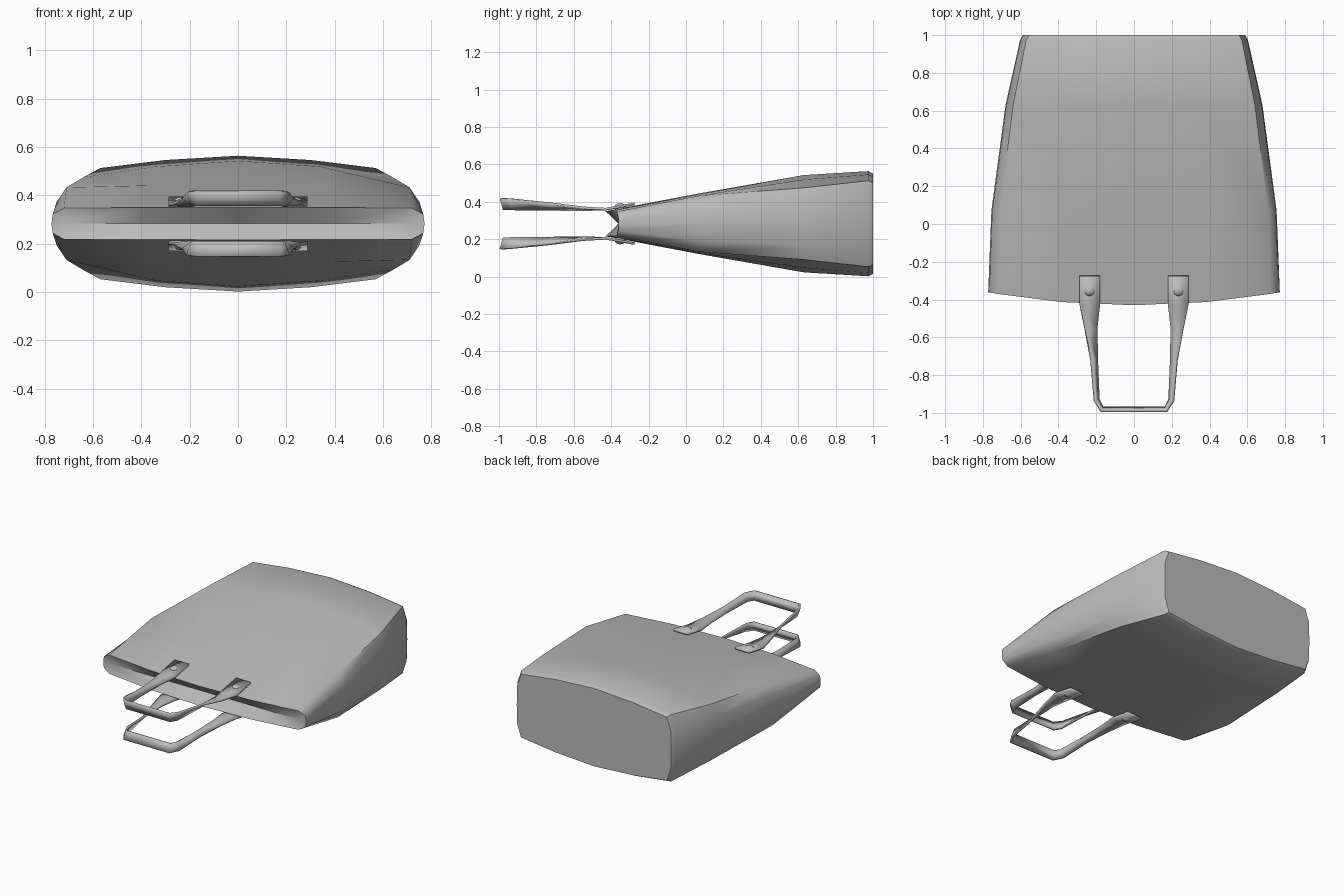
import bpy
import bmesh
from math import radians
from mathutils import Vector

MID = 0.283  # height of the plane the bag mirrors about

if "Cube" in bpy.data.objects:
    bpy.data.objects.remove(bpy.data.objects["Cube"])

grey = bpy.data.materials.new("grey leather")
grey.use_nodes = True
colour = (0.5, 0.5, 0.5, 1)
grey.diffuse_color = colour
grey.node_tree.nodes["Principled BSDF"].inputs["Base Color"].default_value = colour


def finish(name, bm, angle):
    bmesh.ops.recalc_face_normals(bm, faces=bm.faces)
    mesh = bpy.data.meshes.new(name)
    bm.to_mesh(mesh)
    bm.free()
    mesh.materials.append(grey)
    obj = bpy.data.objects.new(name, mesh)
    bpy.context.collection.objects.link(obj)
    bpy.ops.object.select_all(action='DESELECT')
    obj.select_set(True)
    bpy.context.view_layer.objects.active = obj
    bpy.ops.object.shade_smooth_by_angle(angle=radians(angle))
    return obj


def ring(w, c, e, h):
    """Closed cross-section: side w, corner (c, e), crown h."""
    q = [(w, 0), (w - 0.1 * (w - c), 0.6 * e), (c, e),
         (0.53 * c, h - 0.35 * (h - e)), (0, h)]
    half = q + [(-x, z) for x, z in q[-2::-1]]
    return half + [(x, -z) for x, z in half[-2:0:-1]]


# Body: lofted sections from the mouth to the base
sections = [(None, 0.772, 0.72, 0.065, 0.067), (0.07, 0.755, 0.71, 0.15, 0.162),
            (0.63, 0.68, 0.64, 0.192, 0.26), (0.975, 0.603, 0.57, 0.23, 0.281),
            (1.0, 0.588, 0.555, 0.218, 0.268)]
bm = bmesh.new()
rings = []
for y, *shape in sections:
    rings.append([bm.verts.new((x, -0.43 + 0.115 * x * x if y is None else y, MID + z))
                  for x, z in ring(*shape)])
n = len(rings[0])
for a, b in zip(rings, rings[1:]):
    for i in range(n):
        bm.faces.new((a[i], a[(i + 1) % n], b[(i + 1) % n], b[i]))
bm.faces.new(rings[-1])

# Folded-in mouth: a groove between the two lips
lip = rings[0]
last = n // 2
fold = [lip[0]] + [bm.verts.new((lip[i].co.x, -0.36, MID)) for i in range(1, last)] + [lip[last]]
for i in range(last):
    for edge in ((lip[i], lip[i + 1]), (lip[-i], lip[-i - 1])):
        corners = [*edge, fold[i + 1], fold[i]]
        bm.faces.new(list(dict.fromkeys(corners)))
finish("bag_body", bm, 50)

# Handles: straps that twist from flat tabs to an upright grip
strap = [((0.18, -0.275, 0.106), (0.288, -0.275, 0.106)),
         ((0.18, -0.43, 0.078), (0.288, -0.43, 0.078)),
         ((0.195, -0.55, 0.075), (0.262, -0.55, 0.085)),
         ((0.195, -0.72, 0.075), (0.227, -0.72, 0.108)),
         ((0.188, -0.93, 0.075), (0.207, -0.935, 0.132)),
         ((0.165, -0.973, 0.075), (0.172, -0.99, 0.136))]
for side, name in ((1, "top"), (-1, "bottom")):
    bm = bmesh.new()
    path = strap + [tuple((-x, y, z) for x, y, z in pair) for pair in strap[::-1]]
    rows = [[bm.verts.new((x, y, MID + side * z)) for x, y, z in pair] for pair in path]
    for a, b in zip(rows, rows[1:]):
        bm.faces.new((a[0], a[1], b[1], b[0]))
    handle = finish(name + "_handle", bm, 30)
    solid = handle.modifiers.new("thickness", 'SOLIDIFY')
    solid.thickness = 0.014
    solid.offset = 0

    # Rivets through the tabs
    for sx, hand in ((1, "left"), (-1, "right")):
        bm = bmesh.new()
        bmesh.ops.create_uvsphere(bm, u_segments=16, v_segments=10, radius=0.031)
        bmesh.ops.scale(bm, verts=bm.verts, vec=(1, 1, 0.75))
        bmesh.ops.translate(bm, verts=bm.verts,
                            vec=Vector((sx * 0.236, -0.352, MID + side * 0.087)))
        finish(name + "_" + hand + "_rivet", bm, 60)
